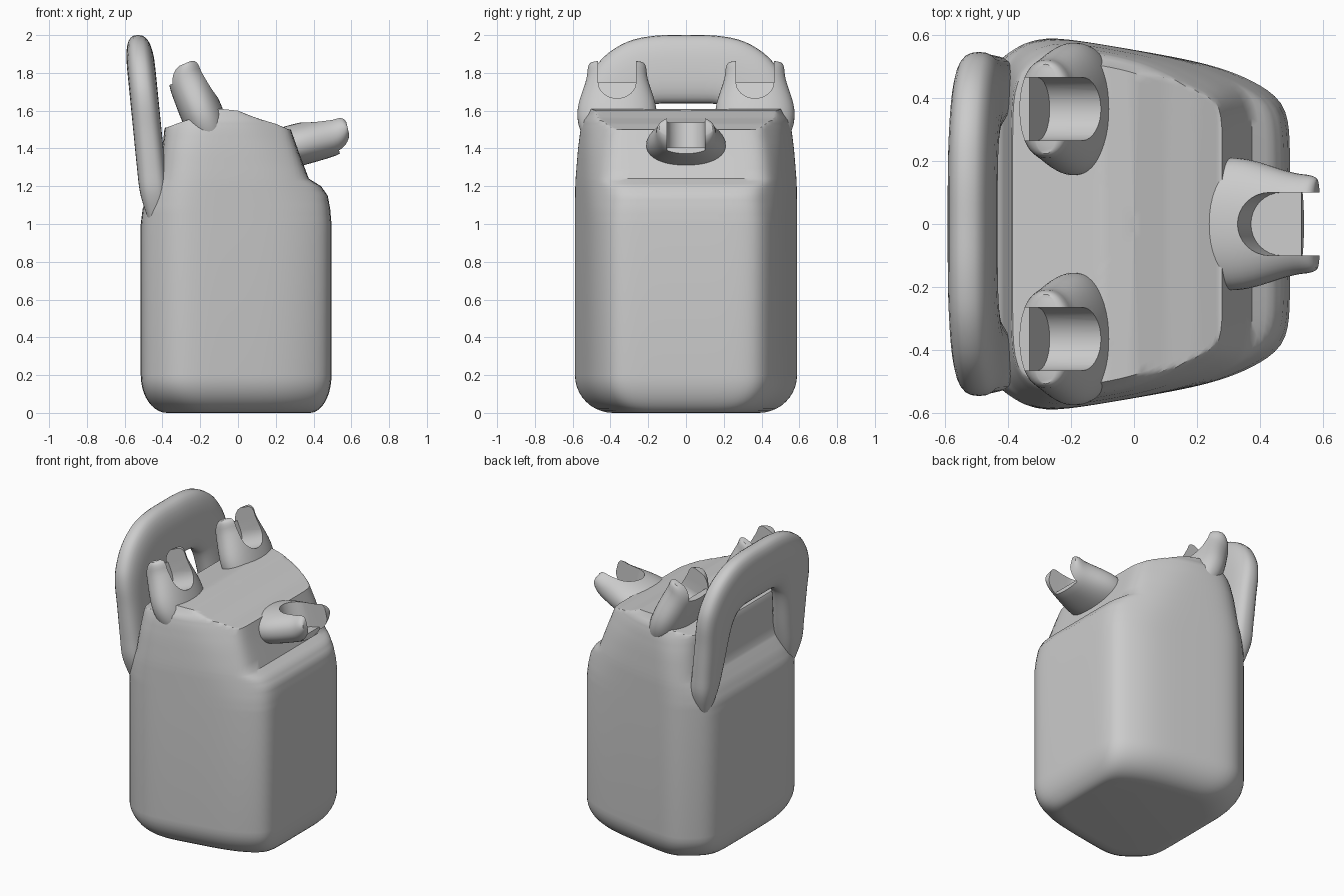
import bpy, bmesh, math
from math import sin, cos, pi

if "Cube" in bpy.data.objects:
    bpy.data.objects.remove(bpy.data.objects["Cube"])

grey = bpy.data.materials.new("plain grey")
grey.use_nodes = True
colour = (0.6, 0.6, 0.6, 1)
grey.diffuse_color = colour
grey.node_tree.nodes["Principled BSDF"].inputs["Base Color"].default_value = colour


def lerp_rows(rows, key):
    """Interpolate a table on its first column."""
    if key <= rows[0][0]:
        return rows[0][1:]
    for a, b in zip(rows, rows[1:]):
        if key <= b[0]:
            t = (key - a[0]) / (b[0] - a[0])
            return [u + (v - u) * t for u, v in zip(a[1:], b[1:])]
    return rows[-1][1:]


def spline(rows, steps):
    """Smooth curve through rows of numbers."""
    out = []
    for i in range(len(rows) - 1):
        quad = rows[max(i - 1, 0)], rows[i], rows[i + 1], rows[min(i + 2, len(rows) - 1)]
        for k in range(steps):
            t = k / steps
            out.append([b + t * ((c - a) / 2 + t * (a - 2.5 * b + 2 * c - d / 2
                                                    + t * (1.5 * (b - c) + (d - a) / 2)))
                        for a, b, c, d in zip(*quad)])
    return out + [list(rows[-1])]


def loft(name, rings):
    """Skin closed rings of points and cap both ends."""
    bm = bmesh.new()
    loops = [[bm.verts.new(p) for p in ring] for ring in rings]
    n = len(loops[0])
    for a, b in zip(loops, loops[1:]):
        for i in range(n):
            j = (i + 1) % n
            bm.faces.new((a[i], a[j], b[j], b[i]))
    bm.faces.new(loops[0][::-1])
    bm.faces.new(loops[-1])
    bmesh.ops.remove_doubles(bm, verts=bm.verts, dist=0.0004)
    bmesh.ops.recalc_face_normals(bm, faces=bm.faces)
    mesh = bpy.data.meshes.new(name)
    bm.to_mesh(mesh)
    bm.free()
    obj = bpy.data.objects.new(name, mesh)
    bpy.context.collection.objects.link(obj)
    mesh.materials.append(grey)
    return obj


def smooth(obj, degrees=35):
    bpy.ops.object.select_all(action="DESELECT")
    obj.select_set(True)
    bpy.context.view_layer.objects.active = obj
    bpy.ops.object.shade_smooth_by_angle(angle=math.radians(degrees))


def oval(n, power):
    """Unit superellipse points."""
    pts = []
    for i in range(n):
        c, s = cos(2 * pi * i / n), sin(2 * pi * i / n)
        pts.append((math.copysign(abs(c) ** (2 / power), c),
                    math.copysign(abs(s) ** (2 / power), s)))
    return pts


# --- tank body: each level is a rounded outline of flat planes
SIDES, ROUND = 128, 17


def outline(front, back, side, corner, rear_corner):
    planes = [(1, 0, front), (-1, 0, back)]
    for m in (1, -1):
        planes += [(0.167, 0.986 * m, side), (0.578, 0.816 * m, corner),
                   (-0.636, 0.771 * m, rear_corner)]
    pts = []
    for i in range(SIDES):
        c, s = cos(2 * pi * i / SIDES), sin(2 * pi * i / SIDES)
        total = sum(max(0, (nx * c + ny * s) / d) ** ROUND for nx, ny, d in planes)
        r = total ** (-1 / ROUND)
        pts.append((r * c, r * s))
    return pts


levels = [  # height, front, back, side, corner, rear corner
    (1.0, .495, .515, .545, .6, .675), (1.08, .488, .505, .545, .59, .675),
    (1.15, .475, .475, .545, .576, .67), (1.2, .44, .445, .545, .565, .665),
    (1.24, .375, .42, .544, .556, .66), (1.4, .315, .4, .535, .51, .635),
    (1.5, .28, .39, .525, .475, .61), (1.55, .26, .375, .515, .455, .59),
    (1.6, .21, .34, .48, .425, .55)]
roof = [(-.38, 1.51), (-.3, 1.54), (-.1, 1.61), (0, 1.6), (.1, 1.56), (.2, 1.53), (.27, 1.5)]


def under_roof(x, y, z):
    return x, y, min(z, lerp_rows(roof, x)[0])


base = levels[0][1:]
foot_inset = (.115, .14, .185, .19, .25)
rings = []
for k in range(11):  # rounded foot
    a = pi / 2 * k / 10
    plan = outline(*[d - i * (1 - sin(a)) for d, i in zip(base, foot_inset)])
    rings.append([(x, y, 0.2 * (1 - cos(a))) for x, y in plan])
for a, b in zip(levels, levels[1:]):  # walls and shoulder
    for k in range(3):
        z = a[0] + (b[0] - a[0]) * k / 3
        rings.append([under_roof(x, y, z) for x, y in outline(*lerp_rows(levels, z))])
top = outline(*levels[-1][1:])
for k in range(18):  # roof
    f = 1 - k / 18
    rings.append([under_roof(x * f, y * f, 2) for x, y in top])
smooth(loft("tank_body", rings))

# --- carrying handle: an arched band leaning backwards
arch = [  # outer y, z and inner y, z, and half thickness from the foot to the crown
    (.46, .97, .42, .97, .03), (.525, 1.15, .36, 1.15, .07), (.535, 1.3, .32, 1.3, .075),
    (.54, 1.5, .285, 1.46, .075), (.545, 1.65, .26, 1.545, .075), (.52, 1.76, .235, 1.59, .075),
    (.44, 1.88, .2, 1.62, .075), (.31, 1.965, .15, 1.636, .075),
    (.16, 1.997, .08, 1.638, .075), (0, 2.0, 0, 1.638, .075)]
half = spline(arch, 4)
mirrored = [(-a, b, -c, d, t) for a, b, c, d, t in half[-2::-1]]
rings = []
for oy, oz, iy, iz, thick in half + mirrored:
    ring = []
    for u, v in oval(28, 2.6):
        w = (u + 1) / 2
        y, z = iy + (oy - iy) * w, iz + (oz - iz) * w
        ring.append((-0.52 + (1.9 - z) * 0.1 + v * thick, y, z))
    rings.append(ring)
smooth(loft("carrying_handle", rings), 50)

# --- forked spouts: tapered stubs with a round-backed slot and a short lip
stub = [  # distance along, half width, half depth, rise
    (0, .185, .1, 0), (.06, .205, .11, 0), (.13, .21, .112, 0), (.2, .197, .11, 0),
    (.28, .172, .106, 0), (.33, .16, .1, .002), (.365, .156, .09, .012),
    (.388, .15, .07, .02), (.398, .142, .045, .022)]


def spout(name, base, degrees, flip):
    a = math.radians(degrees)

    def place(s, y, t):
        t *= flip
        return (base[0] + s * cos(a) - t * sin(a), base[1] + y,
                base[2] + s * sin(a) + t * cos(a))

    obj = loft(name, [[place(s, w * u, h * v + rise) for u, v in oval(48, 2.2)]
                      for s, w, h, rise in spline(stub, 2)])
    back = [(0.26 - 0.1 * sin(pi * i / 16), 0.1 * cos(pi * i / 16)) for i in range(17)]
    slot = back + [(0.6, -0.1), (0.6, 0.1)]
    end = [(0.325, 0.1), (0.325, -0.1), (0.6, -0.1), (0.6, 0.1)]
    for label, shape, low in (("slot", slot, -0.065), ("end", end, -0.3)):
        cutter = loft(name + "_cutter_" + label,
                      [[place(s, y, t) for s, y in shape] for t in (low, 0.3)])
        cutter.hide_render = True
        mod = obj.modifiers.new(label, "BOOLEAN")
        mod.operation, mod.object, mod.solver = "DIFFERENCE", cutter, "EXACT"
        bpy.context.view_layer.objects.active = obj
        bpy.ops.object.modifier_apply(modifier=mod.name)
        bpy.data.objects.remove(cutter)
    smooth(obj)


spout("front_spout", (0.2, 0, 1.39), 14, 1)
for label, side in (("left", 1), ("right", -1)):
    spout("rear_spout_" + label, (-0.145, 0.365 * side, 1.475), 113, -1)
